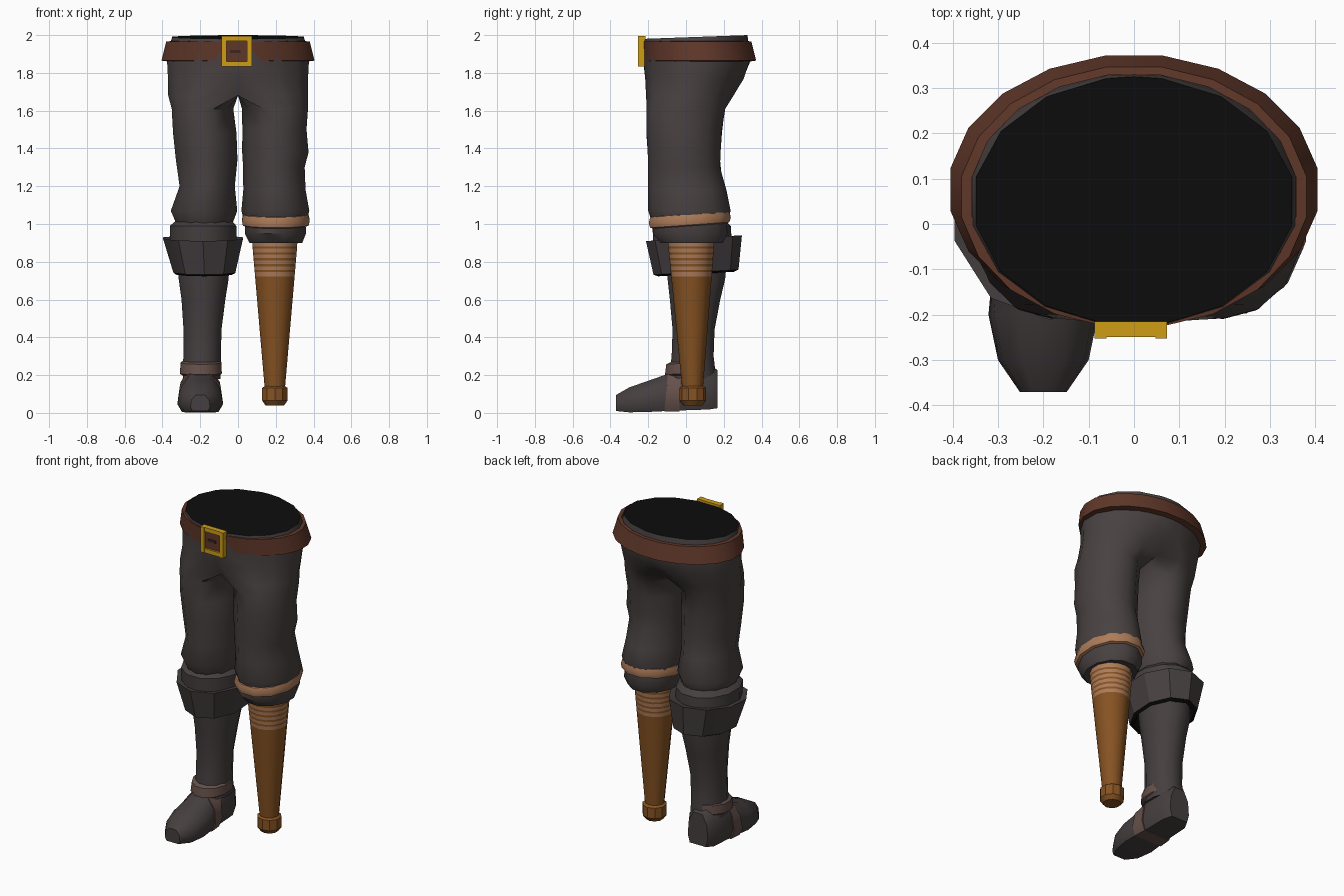
import bpy, bmesh, math


def material(name, rgb):
    m = bpy.data.materials.new(name)
    m.diffuse_color = (*rgb, 1)
    return m


CLOTH = material("charcoal_cloth", (0.066, 0.053, 0.053))
BOOT = material("boot_leather", (0.060, 0.049, 0.050))
BLACK = material("black_inside", (0.004, 0.004, 0.004))
BELT = material("belt_brown", (0.115, 0.038, 0.022))
GOLD = material("gold", (0.62, 0.34, 0.008))
TAN = material("tan_wrap", (0.42, 0.20, 0.10))
WOOD = material("peg_wood", (0.24, 0.085, 0.016))
STRAP = material("strap_brown", (0.13, 0.08, 0.068))
DARK = material("dark_brown", (0.05, 0.018, 0.012))


def finish(name, bm, mats, angle=40):
    bmesh.ops.recalc_face_normals(bm, faces=bm.faces)
    me = bpy.data.meshes.new(name)
    bm.to_mesh(me)
    bm.free()
    for m in mats:
        me.materials.append(m)
    ob = bpy.data.objects.new(name, me)
    bpy.context.collection.objects.link(ob)
    bpy.ops.object.select_all(action='DESELECT')
    ob.select_set(True)
    bpy.context.view_layer.objects.active = ob
    bpy.ops.object.shade_smooth_by_angle(angle=math.radians(angle))
    return ob


def skin(bm, loops, closed=False, bands=None, caps=True):
    """Bridge equal-length point loops; bands gives a material index per strip."""
    vs = [[bm.verts.new(p) for p in loop] for loop in loops]
    n = len(vs[0])
    pairs = list(zip(vs, vs[1:])) + ([(vs[-1], vs[0])] if closed else [])
    for i, (a, b) in enumerate(pairs):
        for k in range(n):
            f = bm.faces.new((a[k], a[(k + 1) % n], b[(k + 1) % n], b[k]))
            f.material_index = bands[i] if bands else 0
    if caps and not closed:
        bm.faces.new(vs[0])
        bm.faces.new(vs[-1])
    return vs


def loft(name, rings, n, mats, bands=None, closed=False, tilt=0.0, angle=40):
    """Rings are (x, y, z, rx, ry); tilt raises the back."""
    loops = []
    for x, y, z, rx, ry in rings:
        ang = [2 * math.pi * (k + 0.5) / n for k in range(n)]
        loops.append([(x + rx * math.cos(t), y + ry * math.sin(t),
                       z + tilt * ry * math.sin(t)) for t in ang])
    bm = bmesh.new()
    skin(bm, loops, closed, bands)
    return finish(name, bm, mats, angle)


def box(name, x0, x1, y0, y1, z0, z1, mat):
    bm = bmesh.new()
    skin(bm, [[(x0, y0, z), (x1, y0, z), (x1, y1, z), (x0, y1, z)] for z in (z0, z1)])
    return finish(name, bm, [mat])


# Trousers: each half is a D-shaped hip that turns into a round leg
HIP = [  # z, x centre, y centre, rx, ry, depth kept at the centre line
    (1.99, 0, 0.05, 0.355, 0.275, 1), (1.95, 0, 0.052, 0.368, 0.28, 1),
    (1.86, 0, 0.057, 0.383, 0.283, 1), (1.77, 0.01, 0.045, 0.368, 0.265, 0.97),
    (1.68, 0.09, 0.02, 0.285, 0.235, 0.78)]
LEGS = {
    1: [(1.61, 0.198, 0, 0.177, 0.208), (1.5, 0.195, -0.01, 0.172, 0.2),
        (1.38, 0.2, -0.01, 0.178, 0.193), (1.3, 0.192, -0.01, 0.165, 0.19),
        (1.18, 0.195, 0.007, 0.167, 0.207), (1.07, 0.2, 0.018, 0.182, 0.218),
        (1.03, 0.2, 0.018, 0.172, 0.205)],
    -1: [(1.61, 0.19, 0, 0.165, 0.205), (1.48, 0.178, -0.01, 0.17, 0.2),
         (1.34, 0.168, -0.01, 0.165, 0.19), (1.2, 0.165, 0, 0.148, 0.195),
         (1.07, 0.182, 0.018, 0.178, 0.21), (1.0, 0.18, 0.02, 0.15, 0.18)]}
bm = bmesh.new()
for side, leg in LEGS.items():
    loops = []
    for z, cx, cy, rx, ry, s in HIP:
        slope = 0.036 if z > 1.98 else 0
        pts = []
        for k in range(8):
            t = math.radians(-80 + 160 * k / 7)
            pts.append((cx + rx * math.cos(t), cy + ry * math.sin(t)))
        pts += [(0, cy + ry * s * (1 - j / 2)) for j in range(5)]
        loops.append([(side * x, y, z + slope * (y - cy)) for x, y in pts])
    for z, cx, cy, rx, ry in leg:
        ang = [-90 + 180 * k / 7 for k in range(8)] + [112 + 34 * j for j in range(5)]
        loops.append([(side * (cx + rx * math.cos(math.radians(a))),
                       cy + ry * math.sin(math.radians(a)), z) for a in ang])
    vs = skin(bm, loops)
    for f in bm.faces:
        if all(v.co.z > 1.95 for v in f.verts) and len(f.verts) > 4:
            f.material_index = 1
# open the hidden seam between the halves and weld it
seam = [f for f in bm.faces if all(abs(v.co.x) < 1e-5 for v in f.verts)]
bmesh.ops.delete(bm, geom=seam, context='FACES_ONLY')
bmesh.ops.remove_doubles(bm, verts=bm.verts, dist=1e-4)
finish("trousers", bm, [CLOTH, BLACK], 50)

# Belt
loft("belt", [(0, 0.06, 1.968, 0.362, 0.272), (0, 0.06, 1.966, 0.385, 0.29),
              (0, 0.076, 1.865, 0.41, 0.299), (0, 0.065, 1.86, 0.37, 0.275)],
     20, [BELT], closed=True, angle=30)

# Buckle frame, backing and prong
bx, bz, hw, w = -0.007, 1.914, 0.08, 0.026
for sgn, nm in ((-1, "low"), (1, "high")):
    e = sorted((sgn * hw, sgn * (hw - w)))
    box("buckle_side_" + nm, bx + e[0], bx + e[1], -0.253, -0.215, bz - hw, bz + hw, GOLD)
    box("buckle_bar_" + nm, bx - hw + w, bx + hw - w, -0.249, -0.215, bz + e[0], bz + e[1], GOLD)
box("buckle_backing", bx - hw + w, bx + hw - w, -0.237, -0.215, bz - hw + w, bz + hw - w, BELT)
box("buckle_prong", bx - 0.035, bx + 0.02, -0.243, -0.236, bz - 0.008, bz + 0.008, DARK)

# Rolled trouser end above the peg
loft("trouser_band", [(0.2, 0.02, 1.055, 0.165, 0.2), (0.2, 0.02, 1.05, 0.178, 0.217),
                      (0.2, 0.02, 1.02, 0.186, 0.225), (0.2, 0.02, 0.995, 0.18, 0.217),
                      (0.2, 0.02, 0.985, 0.15, 0.19)], 12, [TAN], tilt=0.07)
loft("trouser_cuff", [(0.198, 0.022, 1.01, 0.165, 0.2), (0.198, 0.022, 0.95, 0.168, 0.205),
                      (0.2, 0.03, 0.9, 0.145, 0.17), (0.2, 0.03, 0.91, 0.11, 0.11)],
     12, [CLOTH])

# Wooden peg with a wrapped top
zs, bands = [0.93], []
for i in range(6):
    top = 0.9 - i * 0.031
    zs += [top - 0.019, top - 0.031] if i < 5 else [top - 0.022]
    bands += [1, 0] if i < 5 else [1]
zs += [0.45, 0.13]
bands += [0, 0]
rings = []
for z in zs:
    r = 0.055 + (min(z, 0.9) - 0.13) / 0.77 * 0.068
    rings.append((0.195, 0.027 + 0.01 * (0.9 - z), z, r, r))
loft("peg", rings, 14, [WOOD, TAN], bands)
loft("peg_foot", [(0.195, 0.036, z, r, r) for z, r in
                  ((0.142, 0.056), (0.132, 0.071), (0.066, 0.071), (0.04, 0.052))],
     10, [WOOD], angle=30)

# Boot collar, flared cuff and shaft
loft("boot_collar", [(-0.18, 0.03, 1.02, 0.15, 0.18), (-0.185, 0.03, 0.99, 0.182, 0.215),
                     (-0.185, 0.035, 0.88, 0.182, 0.215)], 12, [BOOT])
loft("boot_cuff", [(-0.185, 0.04, 0.915, 0.17, 0.2), (-0.185, 0.042, 0.925, 0.222, 0.254),
                   (-0.178, 0.053, 0.745, 0.172, 0.225), (-0.178, 0.053, 0.735, 0.155, 0.2),
                   (-0.178, 0.05, 0.8, 0.13, 0.15)],
     10, [BOOT, BLACK], [0, 0, 1, 1, 0], closed=True, tilt=0.06, angle=30)
loft("boot_shaft", [(-0.178, 0.055, 0.82, 0.138, 0.165), (-0.182, 0.055, 0.71, 0.137, 0.158),
                    (-0.183, 0.048, 0.6, 0.12, 0.138), (-0.188, 0.04, 0.44, 0.104, 0.115),
                    (-0.19, 0.035, 0.3, 0.103, 0.115), (-0.193, 0.035, 0.18, 0.103, 0.13)],
     12, [BOOT])


# Foot, built from sections running heel to toe
def section(y, half, z0, h, grow=0.0, lean=0.0):
    right = [(0.8, 0), (1, 0.25), (0.9, 0.68), (0.45, 1)]
    pts = [(a, b) for a, b in right] + [(-a, b) for a, b in reversed(right)]
    return [(-0.2 + a * (half + grow), y + lean * b, z0 + b * (h + grow)) for a, b in pts]


FOOT = [(0.168, 0.07, 0.025, 0.2), (0.12, 0.1, 0.018, 0.245), (0.0, 0.104, 0.014, 0.245),
        (-0.1, 0.112, 0.01, 0.195), (-0.2, 0.121, 0.005, 0.165), (-0.3, 0.1, 0.003, 0.132),
        (-0.37, 0.052, 0.01, 0.085)]
bm = bmesh.new()
skin(bm, [section(*s) for s in FOOT])
finish("boot_foot", bm, [BOOT], 50)

# Straps around the instep and ankle
bm = bmesh.new()
skin(bm, [section(-0.035, 0.107, 0.008, 0.225, 0.007, 0.01),
          section(-0.115, 0.113, 0.006, 0.195, 0.007, 0.02)])
finish("instep_strap", bm, [STRAP])
loft("ankle_strap", [(-0.193, 0.025, 0.275, 0.1, 0.11), (-0.195, 0.022, 0.265, 0.112, 0.131),
                     (-0.197, 0.02, 0.21, 0.115, 0.136), (-0.197, 0.02, 0.2, 0.1, 0.12)],
     12, [STRAP], tilt=0.06)
